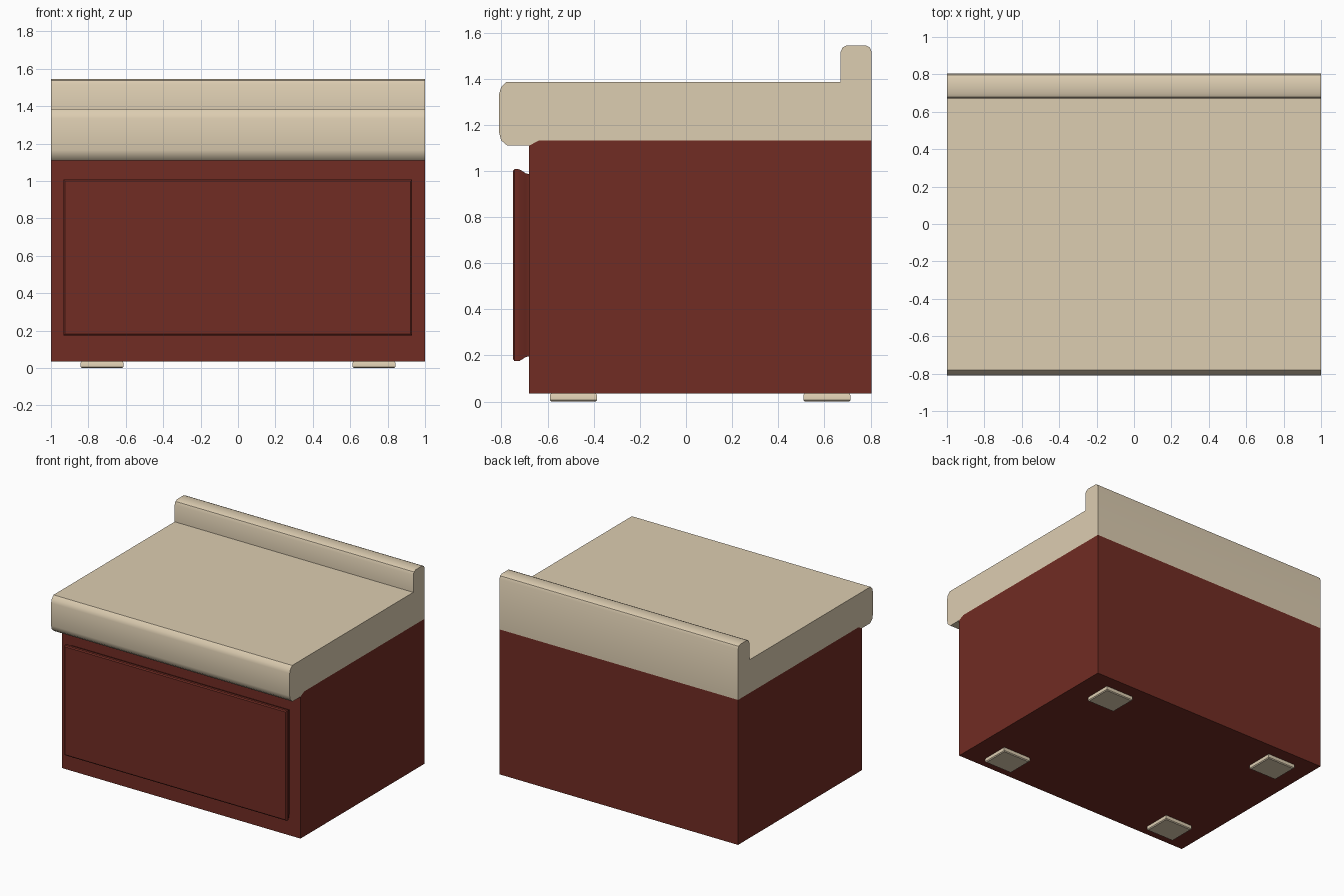
import bpy, bmesh

if "Cube" in bpy.data.objects:
    bpy.data.objects.remove(bpy.data.objects["Cube"])


def material(name, rgb):
    m = bpy.data.materials.new(name)
    m.diffuse_color = (*rgb, 1)
    m.use_nodes = True
    m.node_tree.nodes["Principled BSDF"].inputs["Base Color"].default_value = m.diffuse_color
    return m


cream = material("cream", (0.72, 0.61, 0.44))
red = material("brick red", (0.165, 0.025, 0.017))


def finish(bm, name, mat):
    me = bpy.data.meshes.new(name)
    bm.to_mesh(me)
    bm.free()
    me.materials.append(mat)
    ob = bpy.data.objects.new(name, me)
    bpy.context.collection.objects.link(ob)
    bpy.ops.object.select_all(action='DESELECT')
    ob.select_set(True)
    bpy.context.view_layer.objects.active = ob
    bpy.ops.object.shade_smooth_by_angle(angle=0.7)
    return ob


def prism(name, profile, mat, skip=()):
    """Extrude a (y, z) profile across x; skip drops hidden joint strips."""
    bm = bmesh.new()
    left = [bm.verts.new((-1, y, z)) for y, z in profile]
    right = [bm.verts.new((1, y, z)) for y, z in profile]
    bm.faces.new(left)
    bm.faces.new(right[::-1])
    n = len(profile)
    strips = []
    for i in range(n):
        j = (i + 1) % n
        f = bm.faces.new((left[j], left[i], right[i], right[j]))
        if i in skip:
            strips.append(f)
    bmesh.ops.recalc_face_normals(bm, faces=bm.faces[:])
    bmesh.ops.delete(bm, geom=strips, context='FACES_ONLY')
    return finish(bm, name, mat)


def rings(name, levels, mat):
    """Loft rectangles given as lists of four corners, capping the last one."""
    bm = bmesh.new()
    loops = [[bm.verts.new(c) for c in lv] for lv in levels]
    for a, b in zip(loops, loops[1:]):
        for i in range(4):
            j = (i + 1) % 4
            bm.faces.new((a[i], a[j], b[j], b[i]))
    bm.faces.new(loops[-1])
    cap = bm.faces.new(loops[0][::-1])
    bmesh.ops.recalc_face_normals(bm, faces=bm.faces[:])
    bmesh.ops.delete(bm, geom=[cap], context='FACES_ONLY')
    return finish(bm, name, mat)


# Cabinet body
prism("cabinet_body", [(-0.68, 0.035), (0.805, 0.035), (0.805, 1.133),
                       (-0.635, 1.133), (-0.68, 1.11)], red, skip=(2, 3))

# Worktop with rounded front lip and raised back ledge
prism("worktop", [(-0.68, 1.11), (-0.635, 1.133), (0.805, 1.133),
                  (0.805, 1.517), (0.797, 1.536), (0.778, 1.545),
                  (0.699, 1.545), (0.679, 1.536), (0.67, 1.515),
                  (0.67, 1.385), (-0.78, 1.385), (-0.802, 1.362),
                  (-0.81, 1.335), (-0.81, 1.165), (-0.802, 1.133),
                  (-0.775, 1.11)], cream, skip=(0, 1))


# Front door panel, necked in where it meets the body
def door_ring(y, d):
    x0, x1, z0, z1 = -0.933 + d, 0.931 - d, 0.175 + d, 1.008 - d
    return [(x0, y, z0), (x1, y, z0), (x1, y, z1), (x0, y, z1)]


rings("door_panel", [door_ring(y, d) for y, d in
                     ((-0.68, 0.022), (-0.695, 0.018), (-0.72, 0.002),
                      (-0.73, 0.0), (-0.743, 0.0), (-0.75, 0.008))], red)


# Four feet
def foot_ring(cx, cy, z, d):
    w, h = 0.115 - d, 0.102 - d
    return [(cx - w, cy - h, z), (cx + w, cy - h, z),
            (cx + w, cy + h, z), (cx - w, cy + h, z)]


for side, sx in (("left", -1), ("right", 1)):
    for end, cy in (("front", -0.488), ("back", 0.611)):
        rings(f"{end}_{side}_foot",
              [foot_ring(sx * 0.727, cy, z, d) for z, d in
               ((0.036, 0.006), (0.028, 0.0), (0.006, 0.0), (0.0, 0.006))],
              cream)
